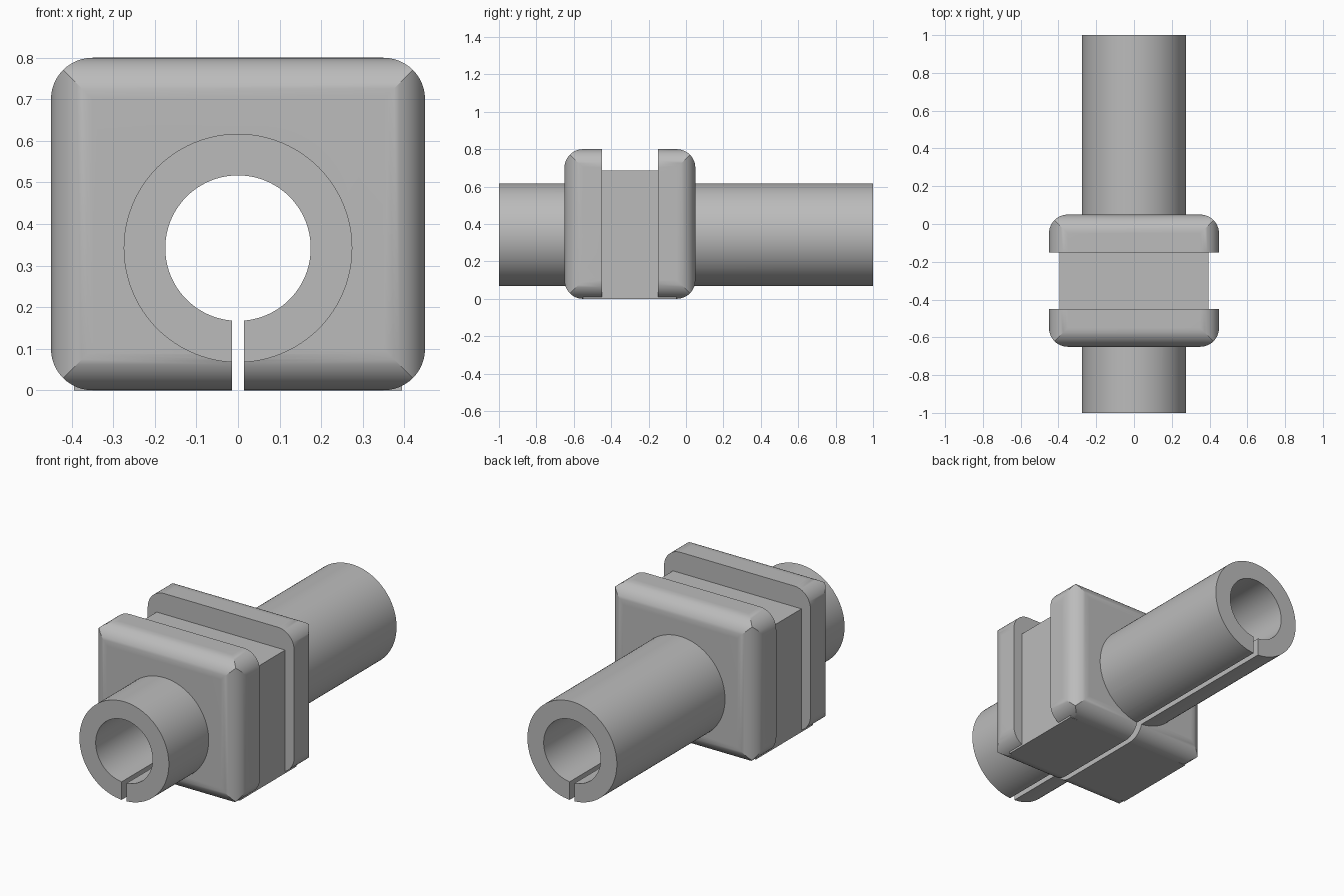
import bpy
import bmesh
from math import cos, sin, pi, radians
from mathutils import Vector

if "Cube" in bpy.data.objects:
    bpy.data.objects.remove(bpy.data.objects["Cube"], do_unlink=True)

BORE_Z = 0.342
FILLET = 0.1

rubber = bpy.data.materials.new("grey_rubber")
rubber.use_nodes = True
GREY = (0.5, 0.5, 0.5, 1)
rubber.diffuse_color = GREY
rubber.node_tree.nodes["Principled BSDF"].inputs["Base Color"].default_value = GREY


def prism(name, lo, hi, axis, radius=0.0, steps=12):
    """Box between two corners, with the edges along one axis rounded."""
    u, v = [i for i in range(3) if i != axis]
    bm = bmesh.new()
    ring = []
    for k, (su, sv) in enumerate([(1, 1), (-1, 1), (-1, -1), (1, -1)]):
        cu = hi[u] - radius if su > 0 else lo[u] + radius
        cv = hi[v] - radius if sv > 0 else lo[v] + radius
        for i in range(steps + 1 if radius else 1):
            a = (k + i / steps) * pi / 2
            p = Vector()
            p[u], p[v], p[axis] = cu + radius * cos(a), cv + radius * sin(a), lo[axis]
            ring.append(bm.verts.new(p))
    face = bm.faces.new(ring)
    top = bmesh.ops.extrude_face_region(bm, geom=[face])["geom"]
    move = Vector()
    move[axis] = hi[axis] - lo[axis]
    bmesh.ops.translate(bm, vec=move, verts=[g for g in top if isinstance(g, bmesh.types.BMVert)])
    bmesh.ops.recalc_face_normals(bm, faces=bm.faces)
    mesh = bpy.data.meshes.new(name)
    bm.to_mesh(mesh)
    bm.free()
    mesh.materials.append(rubber)
    obj = bpy.data.objects.new(name, mesh)
    bpy.context.collection.objects.link(obj)
    return obj


def cylinder(name, radius, length):
    bpy.ops.mesh.primitive_cylinder_add(vertices=96, radius=radius, depth=length,
                                        location=(0, 0, BORE_Z), rotation=(pi / 2, 0, 0))
    obj = bpy.context.object
    obj.name = name
    obj.data.materials.append(rubber)
    return obj


def combine(target, other, operation):
    mod = target.modifiers.new("combine", 'BOOLEAN')
    mod.operation, mod.object, mod.solver = operation, other, 'EXACT'
    bpy.context.view_layer.objects.active = target
    bpy.ops.object.modifier_apply(modifier=mod.name)
    bpy.data.objects.remove(other, do_unlink=True)


# Two flanges: a block rounded along all three axes with mitred corners, split by the groove
lo, hi = (-0.45, -0.65, 0), (0.45, 0.05, 0.8)
grommet = prism("slit_grommet", lo, hi, 0, FILLET)
for axis in (1, 2):
    combine(grommet, prism("rounding", lo, hi, axis, FILLET), 'INTERSECT')
combine(grommet, prism("groove", (-1, -0.45, -1), (1, -0.15, 1), 1), 'DIFFERENCE')

# Square core between the flanges, then the sleeve running through
combine(grommet, prism("core", (-0.395, -0.55, 0), (0.395, -0.05, 0.685), 1), 'UNION')
combine(grommet, cylinder("sleeve", 0.275, 2), 'UNION')

# Bore and the slit along the underside
combine(grommet, cylinder("bore", 0.175, 3), 'DIFFERENCE')
combine(grommet, prism("slit", (-0.015, -2, -1), (0.015, 2, BORE_Z), 1), 'DIFFERENCE')

# Smooth rounds with crisp edges
bpy.ops.object.select_all(action='DESELECT')
grommet.select_set(True)
bpy.context.view_layer.objects.active = grommet
bpy.ops.object.shade_smooth_by_angle(angle=radians(25))
normals = grommet.modifiers.new("even_shading", 'WEIGHTED_NORMAL')
normals.keep_sharp = True
